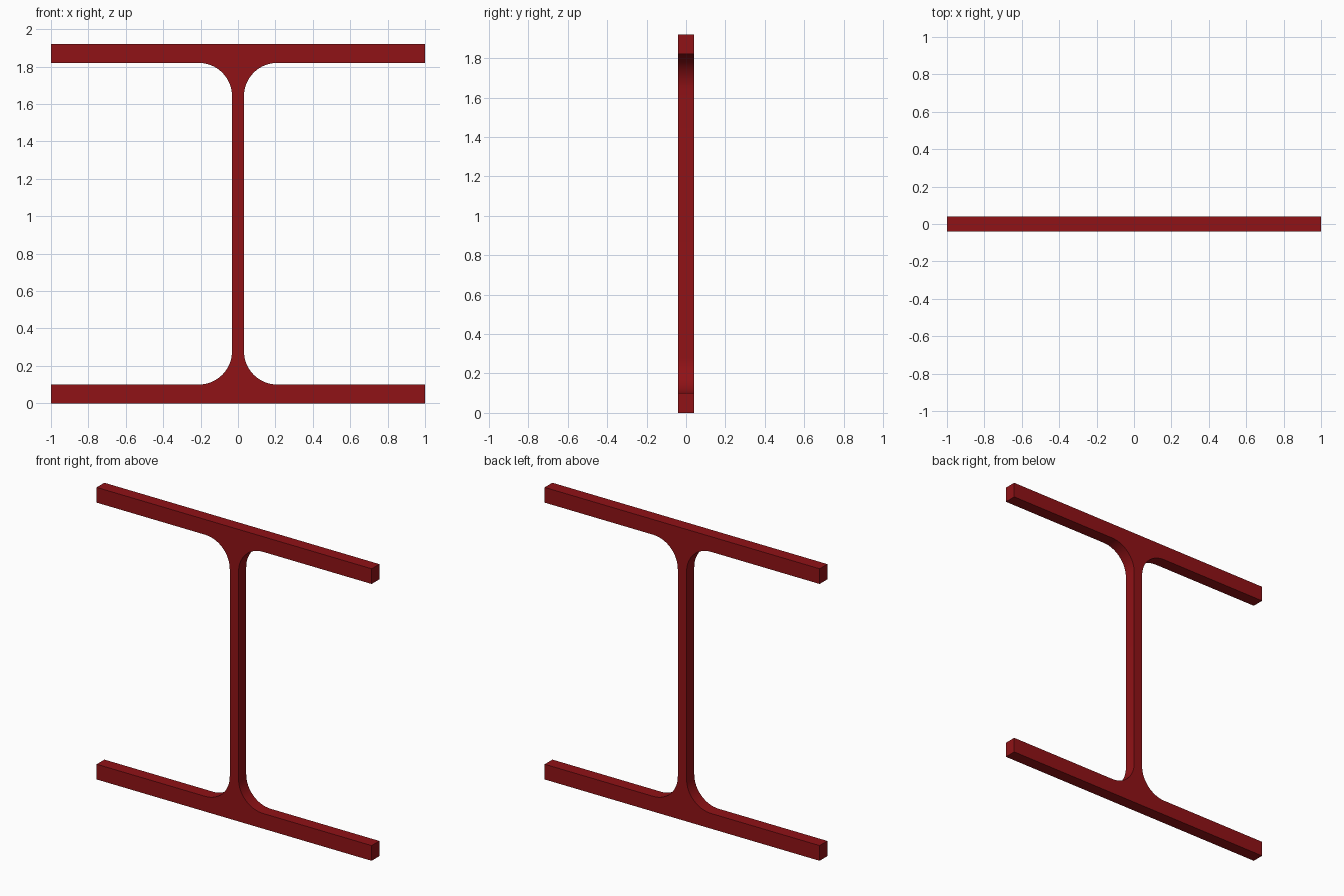
import bpy, bmesh
from math import cos, sin, pi, radians

if "Cube" in bpy.data.objects:
    bpy.data.objects.remove(bpy.data.objects["Cube"])

HALF_LEN, HEIGHT, FLANGE = 1.0, 1.92, 0.10
WEB, RADIUS, DEPTH, STEPS = 0.032, 0.178, 0.08, 16

# Lower right quarter of the I profile: flange, fillet, web
quarter = [(HALF_LEN, 0), (HALF_LEN, FLANGE)]
for i in range(STEPS + 1):
    a = -pi / 2 - i * pi / 2 / STEPS
    quarter.append((WEB + RADIUS + RADIUS * cos(a), FLANGE + RADIUS + RADIUS * sin(a)))

# Mirror up, then across
right = quarter + [(x, HEIGHT - z) for x, z in reversed(quarter)]
profile = right + [(-x, z) for x, z in reversed(right)]

# Extrude the profile along y
bm = bmesh.new()
face = bm.faces.new([bm.verts.new((x, -DEPTH / 2, z)) for x, z in profile])
ext = bmesh.ops.extrude_face_region(bm, geom=[face], use_keep_orig=True)
bmesh.ops.translate(bm, vec=(0, DEPTH, 0),
                    verts=[v for v in ext["geom"] if isinstance(v, bmesh.types.BMVert)])
bmesh.ops.recalc_face_normals(bm, faces=bm.faces)
mesh = bpy.data.meshes.new("i_beam")
bm.to_mesh(mesh)
bm.free()

beam = bpy.data.objects.new("i_beam", mesh)
bpy.context.collection.objects.link(beam)
mat = bpy.data.materials.new("dark_red_steel")
mat.diffuse_color = (0.28, 0.006, 0.008, 1)
mat.use_nodes = True
mat.node_tree.nodes["Principled BSDF"].inputs["Base Color"].default_value = mat.diffuse_color
mesh.materials.append(mat)

# Smooth fillets, sharp edges elsewhere
bpy.context.view_layer.objects.active = beam
beam.select_set(True)
bpy.ops.object.shade_smooth_by_angle(angle=radians(30))
